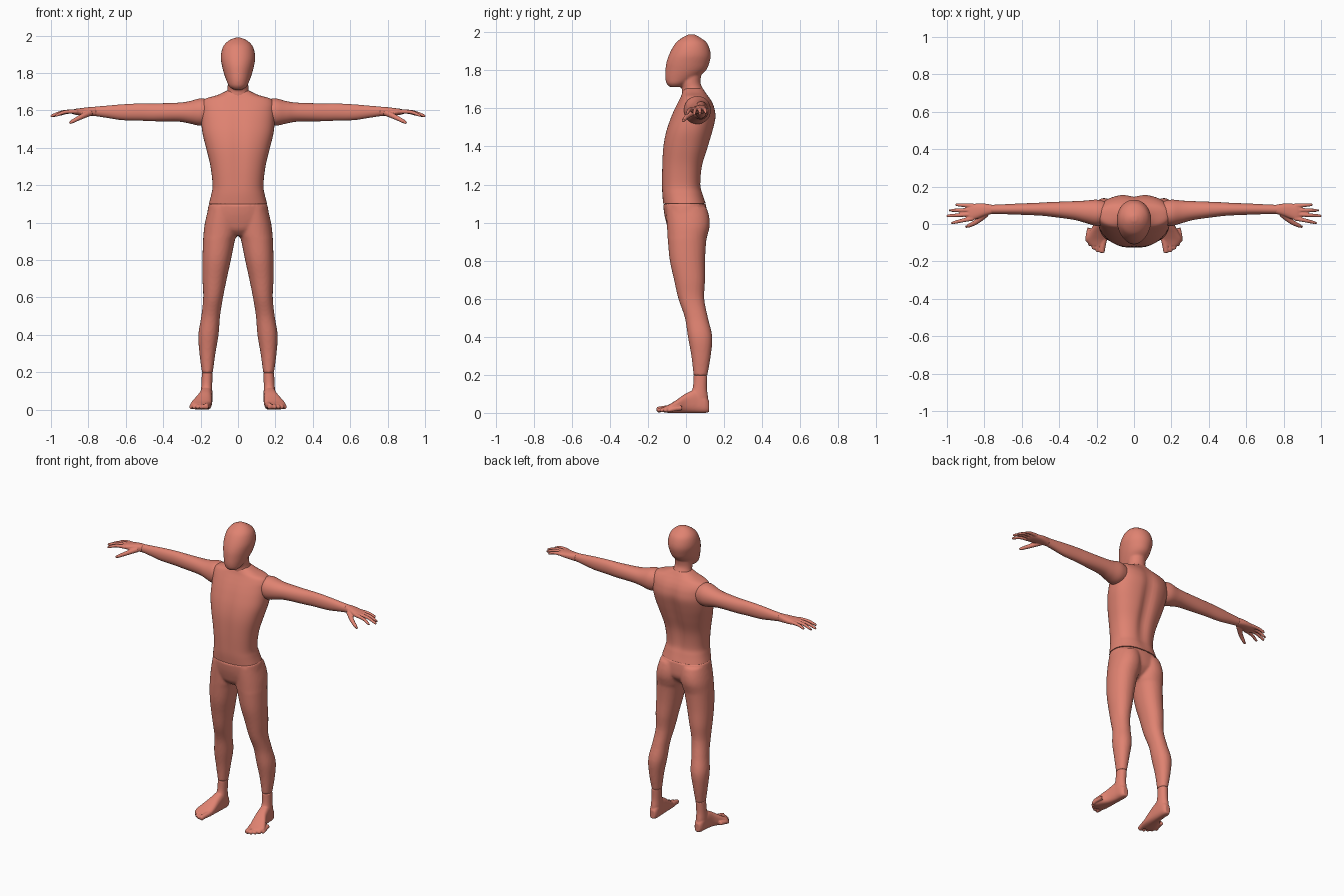
import bpy, bmesh, math
from mathutils import Vector

if "Cube" in bpy.data.objects:
    bpy.data.objects.remove(bpy.data.objects["Cube"])

skin = bpy.data.materials.new("salmon_skin")
skin.diffuse_color = (0.74, 0.225, 0.165, 1)
skin.use_nodes = True
skin.node_tree.nodes["Principled BSDF"].inputs["Base Color"].default_value = skin.diffuse_color


def spline(rows, steps):
    """Smoothly interpolate rows of numbers (Catmull-Rom)."""
    out = []
    for i in range(len(rows) - 1):
        a, b, c, d = (rows[max(0, min(len(rows) - 1, i + k))] for k in (-1, 0, 1, 2))
        for s in range(steps):
            t = s / steps
            out.append([0.5 * (2 * q + (r - p) * t + (2 * p - 5 * q + 4 * r - w) * t * t
                               + (3 * q - p - 3 * r + w) * t ** 3)
                        for p, q, r, w in zip(a, b, c, d)])
    return out + [list(rows[-1])]


def skin_rings(bm, rings):
    """Bridge rings of points and cap both ends."""
    loops = [[bm.verts.new(p) for p in ring] for ring in rings]
    faces, n = [], len(loops[0])
    for a, b in zip(loops, loops[1:]):
        for i in range(n):
            faces.append(bm.faces.new((a[i], a[(i + 1) % n], b[(i + 1) % n], b[i])))
    faces += [bm.faces.new(loops[0][::-1]), bm.faces.new(loops[-1])]
    bmesh.ops.recalc_face_normals(bm, faces=faces)


def loft(bm, axis, rows, power=2.3, side=1, sides=40, steps=5):
    """Loft rounded sections: (position, low u, high u, low v, high v)."""
    rings = []
    for t, u0, u1, v0, v1 in spline(rows, steps):
        ring = []
        for k in range(sides):
            a = math.tau * k / sides
            c, s = math.cos(a), math.sin(a)
            u = (u0 + u1) / 2 + (u1 - u0) / 2 * math.copysign(abs(c) ** (2 / power), c)
            v = (v0 + v1) / 2 + (v1 - v0) / 2 * math.copysign(abs(s) ** (2 / power), s)
            x, y, z = {'X': (t, u, v), 'Y': (u, t, v), 'Z': (u, v, t)}[axis]
            ring.append((x * side, y, z))
        rings.append(ring)
    skin_rings(bm, rings)


def digit(bm, points, r0, r1):
    """Tapered round-tipped finger or toe along a path."""
    pts = [Vector(p) for p in spline(points, 6)]
    n = len(pts) - 1
    rad = [r0 + (r1 - r0) * i / n for i in range(n + 1)]
    end = (pts[-1] - pts[-2]).normalized()
    tip = pts[-1] - end * r1
    pts[-1] = tip
    rad[-1] = r1
    for a in (0.5, 0.9, 1.3):
        pts.append(tip + end * r1 * math.sin(a))
        rad.append(r1 * math.cos(a))
    rings = []
    for i, p in enumerate(pts):
        d = end if i >= n else (pts[i + 1] - p).normalized()
        q = d.to_track_quat('Z', 'Y')
        rings.append([p + q @ Vector((math.cos(math.tau * k / 12), math.sin(math.tau * k / 12), 0)) * rad[i]
                      for k in range(12)])
    skin_rings(bm, rings)


def finish(bm, name, voxel=0, mirror=False, smooth=3):
    me = bpy.data.meshes.new(name)
    bm.to_mesh(me)
    bm.free()
    me.materials.append(skin)
    ob = bpy.data.objects.new(name, me)
    bpy.context.collection.objects.link(ob)
    for p in me.polygons:
        p.use_smooth = True
    if voxel:
        rm = ob.modifiers.new("blend", 'REMESH')
        rm.mode = 'VOXEL'
        rm.voxel_size = voxel
        rm.use_smooth_shade = True
        sm = ob.modifiers.new("soften", 'SMOOTH')
        sm.factor, sm.iterations = 0.5, smooth
    if mirror:
        ob.modifiers.new("mirror", 'MIRROR').use_mirror_merge = False
    if not voxel:
        bpy.context.view_layer.objects.active = ob
        ob.select_set(True)
        bpy.ops.object.shade_smooth_by_angle(angle=math.radians(50))
        ob.select_set(False)


def sym(rows):
    return [(z, -w, w, f, b) for z, w, f, b in rows]


# Head and neck
bm = bmesh.new()
loft(bm, 'Z', sym([(1.712, .028, -.085, -.02), (1.73, .048, -.102, .01), (1.76, .062, -.109, .06),
                   (1.80, .076, -.108, .105), (1.84, .086, -.103, .123), (1.88, .092, -.09, .13),
                   (1.92, .087, -.07, .122), (1.95, .074, -.048, .105), (1.975, .047, -.014, .07),
                   (1.989, .014, .015, .045)]), 2.05)
loft(bm, 'Z', sym([(1.67, .075, -.02, .11), (1.705, .058, -.022, .088), (1.74, .055, -.03, .076),
                   (1.80, .055, -.03, .085)]), 2)
finish(bm, "head", 0.006)

# Torso, with a spine groove, breastbone and stomach line
bm = bmesh.new()
loft(bm, 'Z', sym([(1.10, .156, -.12, .104), (1.15, .143, -.126, .09), (1.2, .136, -.128, .08),
                   (1.3, .147, -.128, .09), (1.4, .171, -.122, .12), (1.48, .19, -.106, .143),
                   (1.55, .197, -.082, .158), (1.6, .198, -.06, .152), (1.635, .196, -.042, .138),
                   (1.662, .175, -.028, .12), (1.682, .11, -.02, .105), (1.705, .06, -.01, .088)]),
     2.4, sides=64)
for v in bm.verts:
    fade = max(0, math.sin(math.pi * min(1, max(0, (v.co.z - 1.1) / .6))))
    dip = math.exp(-(v.co.x / .035) ** 2) * fade
    v.co.y += .007 * dip if v.co.y < 0 else -.02 * dip
finish(bm, "torso")

# Hips and legs blended into one piece
bm = bmesh.new()
loft(bm, 'Z', sym([(1.10, .156, -.12, .104), (1.05, .165, -.115, .11), (1.0, .168, -.104, .108),
                   (.96, .12, -.09, .08), (.93, .05, -.06, .04)]))
leg = [(1.08, .0, .157, -.105, .108), (1.03, .0, .17, -.103, .122), (.98, .002, .18, -.1, .124),
       (.93, .008, .185, -.097, .112), (.9, .018, .187, -.095, .106), (.8, .038, .19, -.085, .10),
       (.7, .06, .19, -.063, .10), (.6, .08, .186, -.04, .096), (.5, .096, .196, -.006, .115),
       (.4, .104, .212, .01, .138), (.3, .121, .206, .028, .13), (.195, .135, .192, .04, .112)]
for side in (1, -1):
    loft(bm, 'Z', leg, 2.15, side)
finish(bm, "hips_and_legs", 0.008)

# Feet: ankle, sole and toes
bm = bmesh.new()
loft(bm, 'Z', [(.198, .135, .193, .04, .112), (.13, .138, .196, .035, .11), (.08, .137, .2, .01, .116),
               (.03, .139, .2, .0, .118)], 2.1)
loft(bm, 'Y', [(.122, .15, .185, .005, .06), (.1, .14, .197, 0, .09), (.05, .137, .203, 0, .12),
               (0, .138, .215, 0, .102), (-.05, .14, .242, 0, .068), (-.085, .146, .255, 0, .046),
               (-.115, .155, .235, .002, .032)], 2.7)
for x, y, r in ((.172, -.156, .015), (.196, -.15, .011), (.216, -.137, .011),
                (.235, -.118, .011), (.25, -.097, .011)):
    digit(bm, [(x - .012, y + .075, .026), (x - .003, y + .03, .02), (x, y, r)], r + .002, r)
finish(bm, "feet", 0.004, True)

# Arms
bm = bmesh.new()
loft(bm, 'X', [(.15, .0, .12, 1.53, 1.655), (.2, -.01, .13, 1.518, 1.664), (.26, .006, .125, 1.53, 1.649),
               (.32, .022, .122, 1.54, 1.641), (.45, .04, .117, 1.542, 1.637), (.52, .046, .113, 1.545, 1.637),
               (.62, .05, .109, 1.548, 1.632), (.7, .053, .105, 1.56, 1.625), (.765, .055, .102, 1.57, 1.62)], 2.1)
finish(bm, "arms", 0, True)

# Hands: palm, four fingers and thumb
bm = bmesh.new()
loft(bm, 'X', [(.758, .054, .103, 1.569, 1.62), (.8, .043, .109, 1.572, 1.617), (.84, .028, .109, 1.573, 1.612),
               (.87, .02, .106, 1.577, 1.608), (.89, .03, .098, 1.583, 1.602)], 2.4)
for y0, tip_x, tip_y, tip_z in ((.097, .955, .104, 1.577), (.074, .99, .073, 1.568),
                                (.052, 1.002, .043, 1.568), (.03, .978, .004, 1.57)):
    digit(bm, [(.86, y0, 1.594), ((.87 + tip_x) / 2, (y0 + tip_y) / 2, 1.591), (tip_x, tip_y, tip_z)],
          .0125, .0075)
digit(bm, [(.79, .055, 1.588), (.845, .01, 1.562), (.902, -.017, 1.532)], .018, .0085)
finish(bm, "hands", 0.0035, True, 2)
